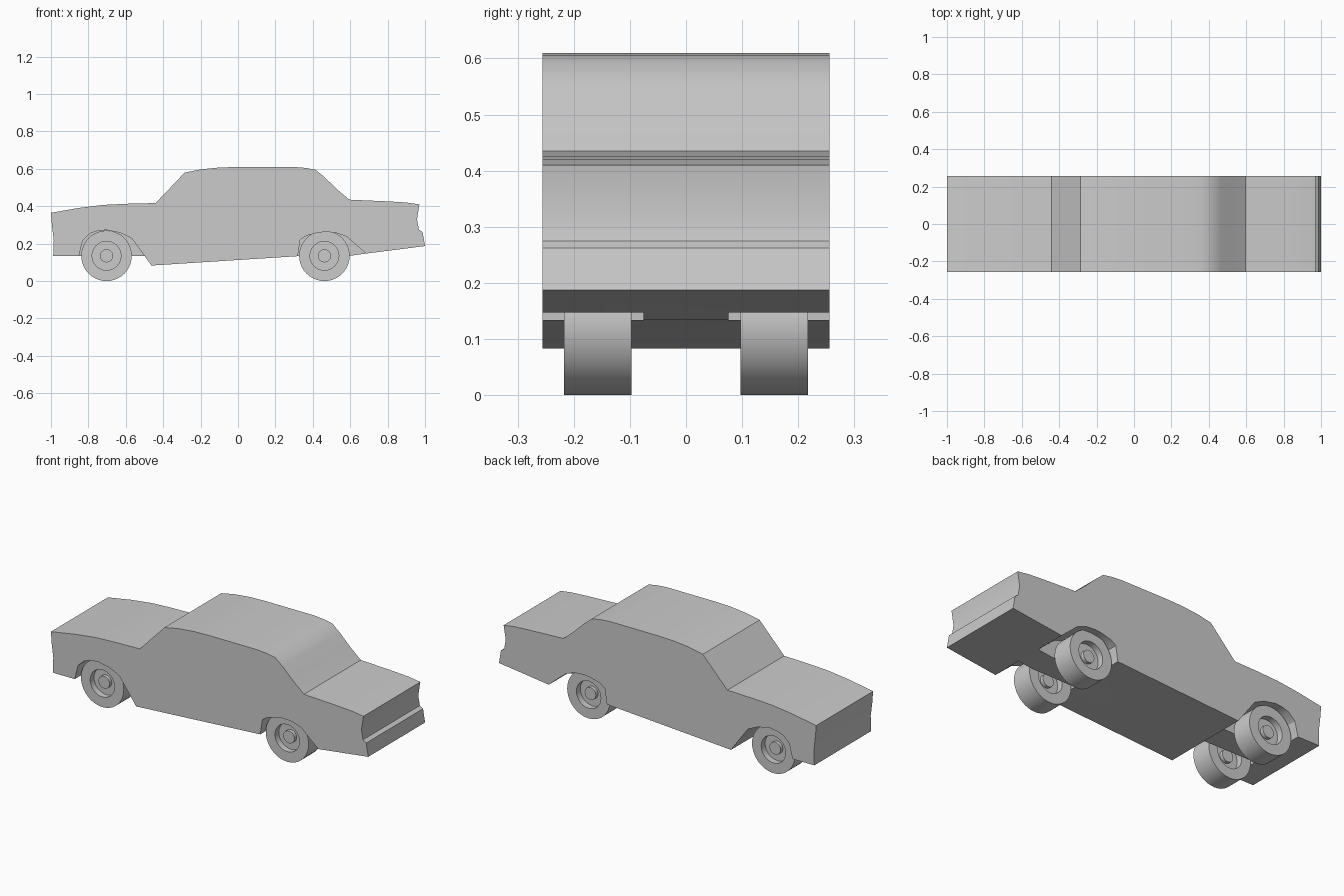
import bpy, bmesh, math

if "Cube" in bpy.data.objects:
    bpy.data.objects.remove(bpy.data.objects["Cube"])

paint = bpy.data.materials.new("plain grey")
paint.diffuse_color = (0.6, 0.6, 0.6, 1)
paint.use_nodes = True
paint.node_tree.nodes["Principled BSDF"].inputs["Base Color"].default_value = paint.diffuse_color


def make_object(name, bm):
    bmesh.ops.recalc_face_normals(bm, faces=bm.faces[:])
    mesh = bpy.data.meshes.new(name)
    bm.to_mesh(mesh)
    bm.free()
    mesh.materials.append(paint)
    obj = bpy.data.objects.new(name, mesh)
    bpy.context.collection.objects.link(obj)
    return obj


def extrude_profile(name, points, y0, y1):
    bm = bmesh.new()
    face = bm.faces.new([bm.verts.new((x, y0, z)) for x, z in points])
    new = bmesh.ops.extrude_face_region(bm, geom=[face])["geom"]
    moved = [v for v in new if isinstance(v, bmesh.types.BMVert)]
    bmesh.ops.translate(bm, vec=(0, y1 - y0, 0), verts=moved)
    return make_object(name, bm)


def smooth(obj):
    bpy.ops.object.select_all(action='DESELECT')
    obj.select_set(True)
    bpy.context.view_layer.objects.active = obj
    bpy.ops.object.shade_smooth_by_angle(angle=math.radians(30))


# Body: side profile extruded across the width
HALF = 0.256
profile = [
    (-1, 0.365), (-0.85, 0.391), (-0.72, 0.407), (-0.6, 0.413), (-0.44, 0.417),
    (-0.285, 0.58), (-0.2, 0.597), (-0.1, 0.607), (0, 0.61), (0.3, 0.61),
    (0.36, 0.605), (0.415, 0.595), (0.465, 0.553), (0.53, 0.49), (0.595, 0.435),
    (0.8, 0.426), (0.9, 0.42), (0.97, 0.41), (0.957, 0.33), (0.967, 0.275),
    (0.987, 0.262), (1, 0.187), (0.685, 0.147), (0.6, 0.135), (0.32, 0.133),
    (-0.463, 0.083), (-0.5, 0.135), (-0.988, 0.135), (-0.985, 0.22), (-0.995, 0.3)]
body = extrude_profile("car_body", profile, -HALF, HALF)

# Wheel arches cut into both sides
front_arch = [(-0.85, 0.05), (-0.85, 0.135), (-0.83, 0.217), (-0.79, 0.255),
              (-0.75, 0.268), (-0.705, 0.273), (-0.63, 0.258), (-0.57, 0.23),
              (-0.5, 0.135), (-0.52, 0.05)]
rear_arch = [(0.32, 0.05), (0.32, 0.135), (0.333, 0.22), (0.365, 0.242),
             (0.42, 0.257), (0.465, 0.263), (0.52, 0.259), (0.58, 0.238),
             (0.685, 0.147), (0.685, 0.05)]
bpy.context.view_layer.objects.active = body
for arch in (front_arch, rear_arch):
    for side in (-1, 1):
        cutter = extrude_profile("arch_cutter", arch, side * 0.076, side * 0.35)
        cutter.hide_render = True
        mod = body.modifiers.new("arch", 'BOOLEAN')
        mod.operation = 'DIFFERENCE'
        mod.solver = 'EXACT'
        mod.object = cutter
        bpy.ops.object.modifier_apply(modifier=mod.name)
        bpy.data.objects.remove(cutter)
smooth(body)

# Wheels: lathed section with a dished rim and raised hub on both faces
RADIUS, WIDTH, STEPS = 0.135, 0.06, 40
half = [(0, 0.045), (0.035, 0.045), (0.035, 0.025), (0.077, 0.025),
        (0.077, WIDTH), (RADIUS, WIDTH)]
section = half + [(r, -y) for r, y in reversed(half)]


def wheel(name, x, y):
    bm = bmesh.new()
    verts = [bm.verts.new((r, d, 0)) for r, d in section]
    edges = [bm.edges.new(p) for p in zip(verts, verts[1:])]
    bmesh.ops.spin(bm, geom=verts + edges, cent=(0, 0, 0), axis=(0, 1, 0),
                   angle=math.tau, steps=STEPS)
    bmesh.ops.remove_doubles(bm, verts=bm.verts[:], dist=1e-4)
    obj = make_object(name, bm)
    obj.location = (x, y, RADIUS)
    smooth(obj)


for end, x in (("front", -0.703), ("rear", 0.462)):
    for side, y in (("right", -0.157), ("left", 0.157)):
        wheel(f"{end}_{side}_wheel", x, y)
